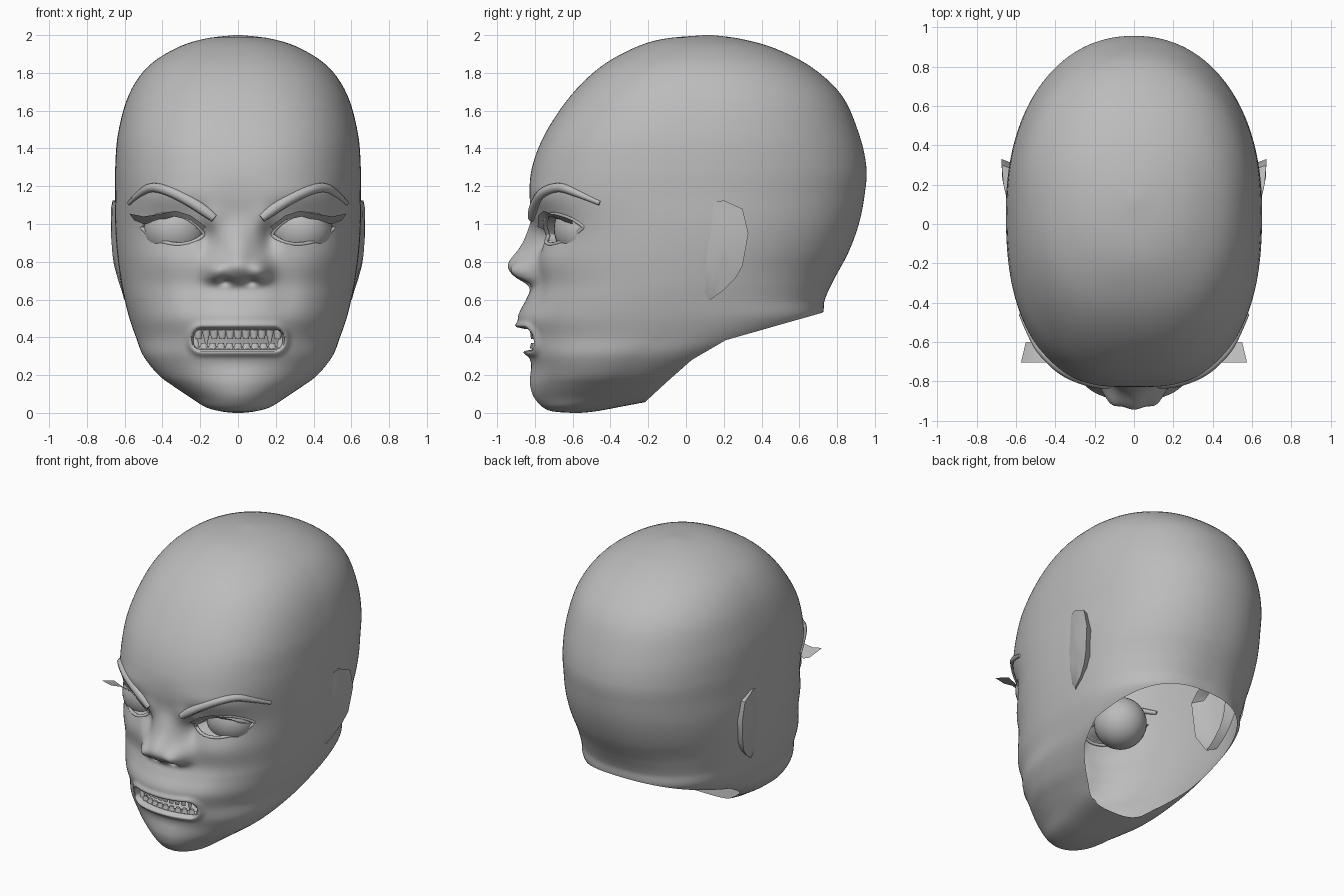
import bpy, bmesh, math
from mathutils import Vector

if "Cube" in bpy.data.objects:
    bpy.data.objects.remove(bpy.data.objects["Cube"])

grey = bpy.data.materials.new("clay_grey")
grey.use_nodes = True
tone = (0.5, 0.5, 0.5, 1)
grey.diffuse_color = tone
grey.node_tree.nodes["Principled BSDF"].inputs["Base Color"].default_value = tone

# Head sections from chin to crown: height, half width, front, back, front squareness
SECTIONS = [Vector(s) for s in (
    (0, .02, -.60, -.56, 2), (.008, .09, -.70, -.48, 2), (.03, .17, -.75, -.36, 2),
    (.08, .25, -.79, -.12, 2), (.14, .34, -.81, -.02, 2), (.2, .42, -.82, .08, 2),
    (.3, .5, -.84, .3, 2.1), (.4, .54, -.86, .56, 2.1), (.5, .575, -.87, .71, 2.2),
    (.6, .6, -.84, .735, 2.25), (.7, .62, -.81, .78, 2.3), (.85, .64, -.8, .86, 2.4),
    (1, .65, -.805, .915, 2.45), (1.15, .65, -.825, .945, 2.5), (1.3, .65, -.815, .955, 2.5),
    (1.48, .635, -.745, .915, 2.5), (1.68, .58, -.61, .825, 2.4), (1.83, .48, -.455, .665, 2.3),
    (1.93, .33, -.28, .47, 2.2), (1.98, .18, -.12, .29, 2), (2, .02, .1, .14, 2))]
LAST = len(SECTIONS) - 1


def section(t):
    """Smooth section at parameter t along the list."""
    i = min(int(t), LAST - 1)
    u = t - i
    a, b, c, d = (SECTIONS[max(0, min(LAST, i + k))] for k in (-1, 0, 1, 2))
    return b + (c - a) * (u / 2) + (a * 2 - b * 5 + c * 4 - d) * (u * u / 2) \
        + (b * 3 - a - c * 3 + d) * (u ** 3 / 2)


def section_at(z):
    lo, hi = 0, LAST
    for _ in range(30):
        mid = (lo + hi) / 2
        lo, hi = (mid, hi) if section(mid)[0] < z else (lo, mid)
    return section(lo)


def step(a, b, v):
    v = max(0, min(1, (v - a) / (b - a)))
    return v * v * (3 - 2 * v)


# Soft face forms: x, z, x spread, z spread, forward amount
FORMS = ((0, .77, .075, .065, .125), (.12, .75, .042, .045, .08), (0, .9, .075, .08, .05),
         (.14, 1.03, .05, .05, .025), (.33, 1.16, .16, .05, .015), (.33, .97, .14, .08, -.03),
         (.17, .93, .035, .06, -.04), (.38, .8, .12, .07, .02), (0, .51, .18, .06, .02),
         (0, .12, .14, .08, .015), (0, .26, .18, .04, -.015), (.25, .64, .06, .08, -.015))
EYE_X, EYE_HALF = .345, .165
MOUTH_Z, MOUTH_W, MOUTH_H = .39, .24, .058


def eye_lids(x):
    u = max(0, 1 - ((x - EYE_X) / EYE_HALF) ** 2) ** .8
    mid = .965 + .12 * (x - EYE_X)
    return mid + .09 * u, mid - .072 * u


def mouth_distance(x, z):
    """Signed distance to the rounded mouth outline."""
    round_off = .05
    qx = abs(x) - MOUTH_W + round_off
    qz = abs(z - MOUTH_Z) - MOUTH_H + round_off
    return math.hypot(max(qx, 0), max(qz, 0)) + min(max(qx, qz), 0) - round_off


def relief(x, z):
    x, total = abs(x), 0
    for fx, fz, sx, sz, amount in FORMS:
        g = amount * math.exp(-((x - fx) / sx) ** 2 / 2 - ((z - fz) / sz) ** 2 / 2)
        total += g * (step(.63, .72, z) if amount > .04 else 1)
    total -= .04 * math.exp(-((x - .07) / .03) ** 2 - ((z - .695) / .018) ** 2)
    return total + .02 * math.exp(-((mouth_distance(x, z) - .014) / .018) ** 2)


def pocket(x, z):
    """Depth of the eye and mouth openings."""
    x = abs(x)
    top, low = eye_lids(x)
    return .14 * step(0, .02, min(top - z, z - low)) + .17 * step(.003, -.018, mouth_distance(x, z))


def skin(x, z):
    h, w, front, back, n = section_at(z)
    side = max(0, 1 - (abs(x) / w) ** n) ** (1 / n)
    return (front + back) / 2 - (back - front) / 2 * side - relief(x, z)


def finish(name, bm, angle=60):
    mesh = bpy.data.meshes.new(name)
    bm.to_mesh(mesh)
    bm.free()
    add(name, mesh, angle)


def add(name, data, angle):
    ob = bpy.data.objects.new(name, data)
    bpy.context.collection.objects.link(ob)
    data.materials.append(grey)
    if angle:
        bpy.ops.object.select_all(action='DESELECT')
        ob.select_set(True)
        bpy.context.view_layer.objects.active = ob
        bpy.ops.object.shade_smooth_by_angle(angle=math.radians(angle))


def tube(name, points, radii, depth, closed=False):
    cu = bpy.data.curves.new(name, 'CURVE')
    cu.dimensions = '3D'
    cu.bevel_depth, cu.bevel_resolution, cu.use_fill_caps = depth, 2, True
    sp = cu.splines.new('NURBS')
    sp.points.add(len(points) - 1)
    for p, co, r in zip(sp.points, points, radii):
        p.co, p.radius = (*co, 1), r
    sp.use_endpoint_u, sp.use_cyclic_u, sp.order_u = not closed, closed, 3
    add(name, cu, None)


# Head shell
bm = bmesh.new()
HALF = 120
angles = [math.pi * (s / HALF) * (.5 + .5 * abs(s) / HALF) for s in range(-HALF, HALF)]
params = []
for i in range(LAST):
    z0, z1 = SECTIONS[i][0], SECTIONS[i + 1][0]
    count = round((z1 - z0) / .009) if .2 <= z0 < 1.2 else 5
    params += [i + k / count for k in range(count)]
rows = []
for t in params + [LAST]:
    z, w, front, back, n = section(t)
    row = []
    for a in angles:
        sx, cy = math.sin(a), -math.cos(a)
        e = n if cy < 0 else 2.75 - .6 * step(.3, .8, z)
        r = (abs(sx) ** e + abs(cy) ** e) ** (-1 / e)
        x, y = w * r * sx, (front + back) / 2 + (back - front) / 2 * r * cy
        if cy < 0:
            y += pocket(x, z) - relief(x, z)
        row.append(bm.verts.new((x, y, z)))
    rows.append(row)
for lo, hi in zip(rows, rows[1:]):
    for j in range(len(lo)):
        k = (j + 1) % len(lo)
        bm.faces.new((lo[j], lo[k], hi[k], hi[j]))
bm.faces.new(rows[0])
bm.faces.new(rows[-1])
bmesh.ops.recalc_face_normals(bm, faces=bm.faces)

# Neck opening, cut along a bent line from jaw to nape
EDGE = [(-.24, .0), (-.23, .045), (-.1, .165), (.03, .28), (.21, .385), (.72, .53), (.9, .57)]
for (y0, z0), (y1, z1) in zip(EDGE, EDGE[1:]):
    near = [f for f in bm.faces if y0 - .1 < f.calc_center_median().y < y1 + .1
            and f.calc_center_median().z < .7]
    geom = set(near) | {e for f in near for e in f.edges} | {v for f in near for v in f.verts}
    bmesh.ops.bisect_plane(bm, geom=list(geom), dist=1e-5, plane_co=(0, y0, z0),
                           plane_no=(0, z0 - z1, y1 - y0))


def in_opening(p):
    return any(y0 < p.y <= y1 and p.z < z0 + (z1 - z0) * (p.y - y0) / (y1 - y0)
               for (y0, z0), (y1, z1) in zip(EDGE, EDGE[1:]))


bmesh.ops.delete(bm, geom=[f for f in bm.faces if in_opening(f.calc_center_median())],
                 context='FACES')
finish("head", bm, 80)

BROW = ((.125, 1.03), (.16, 1.06), (.25, 1.12), (.36, 1.175), (.45, 1.2), (.51, 1.17), (.575, 1.11))
LASH_TOP = ((.17, .985), (.25, 1.045), (.33, 1.07), (.43, 1.05), (.5, 1.04), (.575, 1.055))
LASH_LOW = ((.19, .97), (.25, 1.02), (.34, 1.04), (.44, 1.01), (.5, 1), (.55, 1.02))
EAR = ((-.02, 1.02), (.04, 1.08), (.12, 1.11), (.2, 1.125), (.3, 1.08), (.33, .95),
       (.3, .78), (.26, .71), (.2, .65), (.13, .6), (.02, .75))

for side, label in ((1, "left"), (-1, "right")):
    # Eyeball
    bm = bmesh.new()
    bmesh.ops.create_uvsphere(bm, u_segments=32, v_segments=20, radius=.17)
    bmesh.ops.translate(bm, verts=bm.verts, vec=(.33 * side, -.53, .975))
    finish(label + "_eyeball", bm)

    # Eyelid rim
    xs = [EYE_X - EYE_HALF * math.cos(math.pi * k / 12) for k in range(13)]
    loop = [(x, eye_lids(x)[0]) for x in xs] + [(x, eye_lids(x)[1]) for x in xs[-2:0:-1]]
    tube(label + "_eyelid", [(x * side, skin(x, z) + .008, z) for x, z in loop],
         [1] * len(loop), .011, True)

    # Eyebrow
    tube(label + "_eyebrow", [(x * side, skin(x, z) + .002, z) for x, z in BROW],
         (.8, 1.1, 1.1, 1, .95, .8, .45), .027)

    # Upper lash blade, flaring forward to a point past the temple
    bm = bmesh.new()
    top = [bm.verts.new((x * side, min(skin(x, z) - .02, -.705), z)) for x, z in LASH_TOP]
    low = [bm.verts.new((x * side, min(skin(x, z) - .004, -.6), z)) for x, z in LASH_LOW]
    for k in range(len(top) - 1):
        bm.faces.new((top[k], top[k + 1], low[k + 1], low[k])[::-side])
    finish(label + "_lash", bm)

    # Ear flap: front sinks into the head, back edge stands out
    bm = bmesh.new()

    def ear_vert(y, z):
        out = .595 + .078 * step(-.1, .28, y) * step(.5, .9, z)
        return bm.verts.new((out * side, y, z))

    mid_y, mid_z = .16, .9
    rim = [ear_vert(y, z) for y, z in EAR]
    half = [ear_vert((y + mid_y) / 2, (z + mid_z) / 2) for y, z in EAR]
    inner = [bm.verts.new((.54 * side, v.co.y - .05, v.co.z - .02)) for v in rim]
    mid = ear_vert(mid_y, mid_z)
    for k in range(len(rim)):
        j = (k + 1) % len(rim)
        for face in ((half[k], half[j], mid), (rim[k], rim[j], half[j], half[k]),
                     (inner[k], inner[j], rim[j], rim[k])):
            bm.faces.new(face[::-side])
    finish(label + "_ear", bm, 40)


def arch(x):
    return -.81 + 1.1 * x * x


# Gums and pointed teeth, with longer fangs at the corners
for label, root, way, gap in (("upper", .44, -1, .042), ("lower", .34, 1, .045)):
    xs = [k * gap for k in range(-5, 6)]
    tube(label + "_gum", [(x, arch(x) + .01, root - way * .004) for x in xs], [1] * len(xs), .018)
    bm = bmesh.new()
    for x in xs:
        fang = abs(x) > gap * (3.5 if way < 0 else 4.5) and (way > 0 or abs(x) < gap * 4.5)
        length = .08 if fang else (.05 if way < 0 else .03)
        made = bmesh.ops.create_cone(bm, cap_ends=True, segments=8, radius1=.024,
                                     radius2=.004 if fang else .015, depth=length)["verts"]
        for v in made:
            v.co = Vector((x + v.co.x, arch(x) + v.co.y * .7, root + way * (v.co.z + length / 2)))
    bmesh.ops.recalc_face_normals(bm, faces=bm.faces)
    finish(label + "_teeth", bm, 50)
